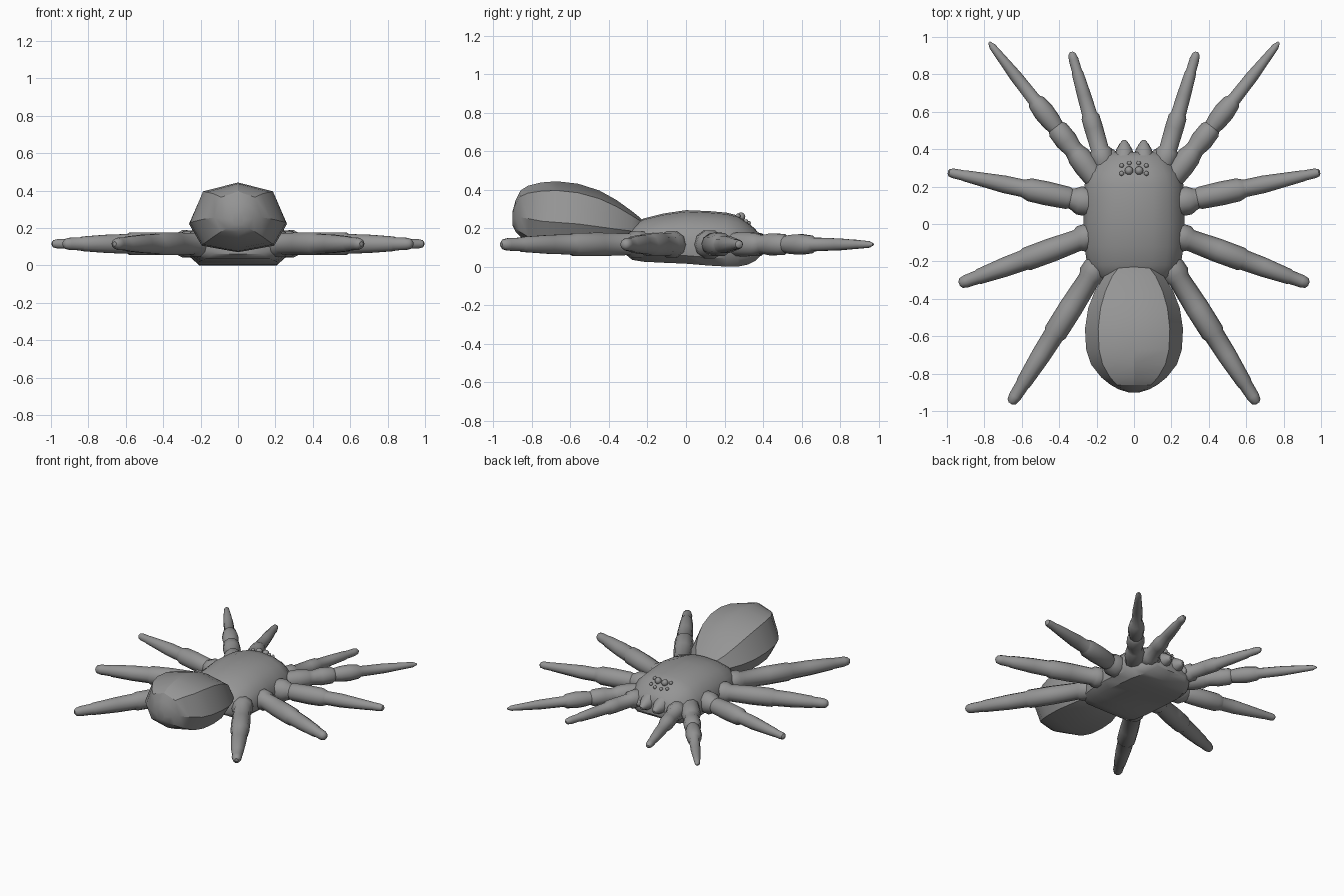
import bpy, bmesh, math
from mathutils import Vector

if "Cube" in bpy.data.objects:
    bpy.data.objects.remove(bpy.data.objects["Cube"])

grey = bpy.data.materials.new("plain grey")
grey.diffuse_color = (0.3, 0.3, 0.3, 1)
grey.use_nodes = True
grey.node_tree.nodes["Principled BSDF"].inputs["Base Color"].default_value = grey.diffuse_color


def finish(name, bm, angle=40):
    bmesh.ops.recalc_face_normals(bm, faces=bm.faces)
    me = bpy.data.meshes.new(name)
    bm.to_mesh(me)
    bm.free()
    me.materials.append(grey)
    ob = bpy.data.objects.new(name, me)
    bpy.context.collection.objects.link(ob)
    bpy.ops.object.select_all(action='DESELECT')
    ob.select_set(True)
    bpy.context.view_layer.objects.active = ob
    bpy.ops.object.shade_smooth_by_angle(angle=math.radians(angle))
    return ob


def loft(name, rings, angle=40):
    """Skin a list of equal-length point rings and cap both ends."""
    bm = bmesh.new()
    loops = [[bm.verts.new(p) for p in r] for r in rings]
    n = len(loops[0])
    for a, b in zip(loops, loops[1:]):
        for i in range(n):
            j = (i + 1) % n
            bm.faces.new((a[i], a[j], b[j], b[i]))
    bm.faces.new(loops[0])
    bm.faces.new(loops[-1])
    return finish(name, bm, angle)


def tube(name, stations, sides=10):
    """Tube through (point, radius) stations, rings upright."""
    d = (stations[-1][0] - stations[0][0]).normalized()
    side = d.cross(Vector((0, 0, 1))).normalized()
    up = side.cross(d)
    rings = []
    for p, r in stations:
        rings.append([p + side * r * math.cos(a) + up * r * math.sin(a)
                      for a in (2 * math.pi * i / sides for i in range(sides))])
    return loft(name, rings)


def ball(name, loc, r):
    bm = bmesh.new()
    bmesh.ops.create_uvsphere(bm, u_segments=12, v_segments=8, radius=r)
    bmesh.ops.translate(bm, verts=bm.verts, vec=loc)
    return finish(name, bm, 60)


# Abdomen: angular eight-sided egg; (y, half width, top z, bottom z)
eight = [(0, 1), (.73, .87), (1, .42), (.74, .1), (0, 0), (-.74, .1), (-1, .42), (-.73, .87)]
egg = [(-.9, .03, .29, .21), (-.885, .08, .345, .18), (-.86, .125, .395, .155),
       (-.82, .175, .42, .125), (-.75, .23, .437, .09), (-.67, .256, .443, .075),
       (-.56, .262, .43, .07), (-.45, .245, .395, .07), (-.36, .21, .345, .085),
       (-.28, .16, .287, .11), (-.24, .12, .255, .13), (-.22, .075, .235, .15)]
loft("abdomen", [[(x * w, y, b + z * (t - b)) for x, z in eight]
                 for y, w, t, b in egg], 28)

# Thorax: domed top, sloping flanks, flat belly; (y, half width, top z, bottom z)
half = [(0, 1), (.38, .97), (.68, .86), (.9, .66), (1, .4), (.96, .15), (.78, 0)]
section = half + [(0, 0)] + [(-x, z) for x, z in half[:0:-1]]
body = [(-.31, .17, .17, .06), (-.28, .22, .215, .035), (-.22, .25, .25, .025),
        (-.12, .265, .275, .02), (0, .27, .293, .015), (.12, .268, .288, .005),
        (.21, .265, .28, 0), (.27, .245, .265, 0), (.32, .215, .23, .01),
        (.36, .185, .195, .03), (.385, .14, .16, .055)]
loft("thorax", [[(x * w, y, b + z * (t - b)) for x, z in section]
                for y, w, t, b in body])

# Legs: (name, base xy, tip xy, [(fraction along, radius)])
long_leg = [(-.08, .05), (0, .075), (.07, .077), (.11, .06), (.13, .054), (.15, .06),
            (.3, .064), (.42, .062), (.46, .05), (.47, .047), (.6, .047),
            (.88, .03), (.89, .028), (.96, .026), (.99, .02), (1, .008)]
rear_leg = [(-.08, .05), (0, .07), (.06, .072), (.09, .058), (.3, .064), (.48, .063),
            (.5, .055), (.65, .052), (.85, .041), (.86, .037), (.95, .034),
            (.985, .027), (1, .012)]
front_leg = [(-.1, .05), (0, .062), (.1, .066), (.17, .062), (.19, .055), (.22, .05),
             (.28, .06), (.36, .057), (.38, .045), (.42, .052), (.49, .056),
             (.56, .048), (.58, .036), (.75, .033), (.9, .023), (.97, .018), (1, .006)]
palp = [(-.1, .05), (0, .062), (.08, .062), (.11, .048), (.3, .05), (.4, .049),
        (.43, .04), (.6, .037), (.8, .031), (.82, .027), (.93, .026), (.98, .02), (1, .008)]
legs = [("feeler", (.165, .34), (.335, .92), palp),
        ("front_leg", (.2, .24), (.775, .972), front_leg),
        ("upper_middle_leg", (.24, .115), (.995, .277), long_leg),
        ("lower_middle_leg", (.24, -.065), (.935, -.32), rear_leg),
        ("rear_leg", (.2, -.23), (.66, -.96), rear_leg)]
for s, label in ((1, "right"), (-1, "left")):
    for name, b, t, prof in legs:
        base = Vector((s * b[0], b[1], .115))
        tip = Vector((s * t[0], t[1], .115))
        tube(f"{name}_{label}", [(base.lerp(tip, f), r) for f, r in prof])

    # Fangs and mouth ridges at the front of the head
    tube(f"fang_{label}", [(Vector((s * .052, y, z)), r) for y, z, r in
         ((.3, .14, .07), (.36, .13, .055), (.4, .12, .042), (.43, .115, .025), (.447, .11, .01))])
    tube(f"mouth_ridge_{label}", [(Vector((s * x, y, z)), r) for x, y, z, r in
         ((.1, .28, .12, .07), (.115, .34, .11, .056), (.122, .38, .105, .03), (.125, .4, .1, .01))])

    # Eyes
    for i, (x, y, z, r) in enumerate(((.027, .285, .258, .023), (.025, .325, .226, .012),
                                      (.066, .312, .234, .012), (.066, .27, .262, .013))):
        ball(f"eye_{i + 1}_{label}", (s * x, y, z), r)
